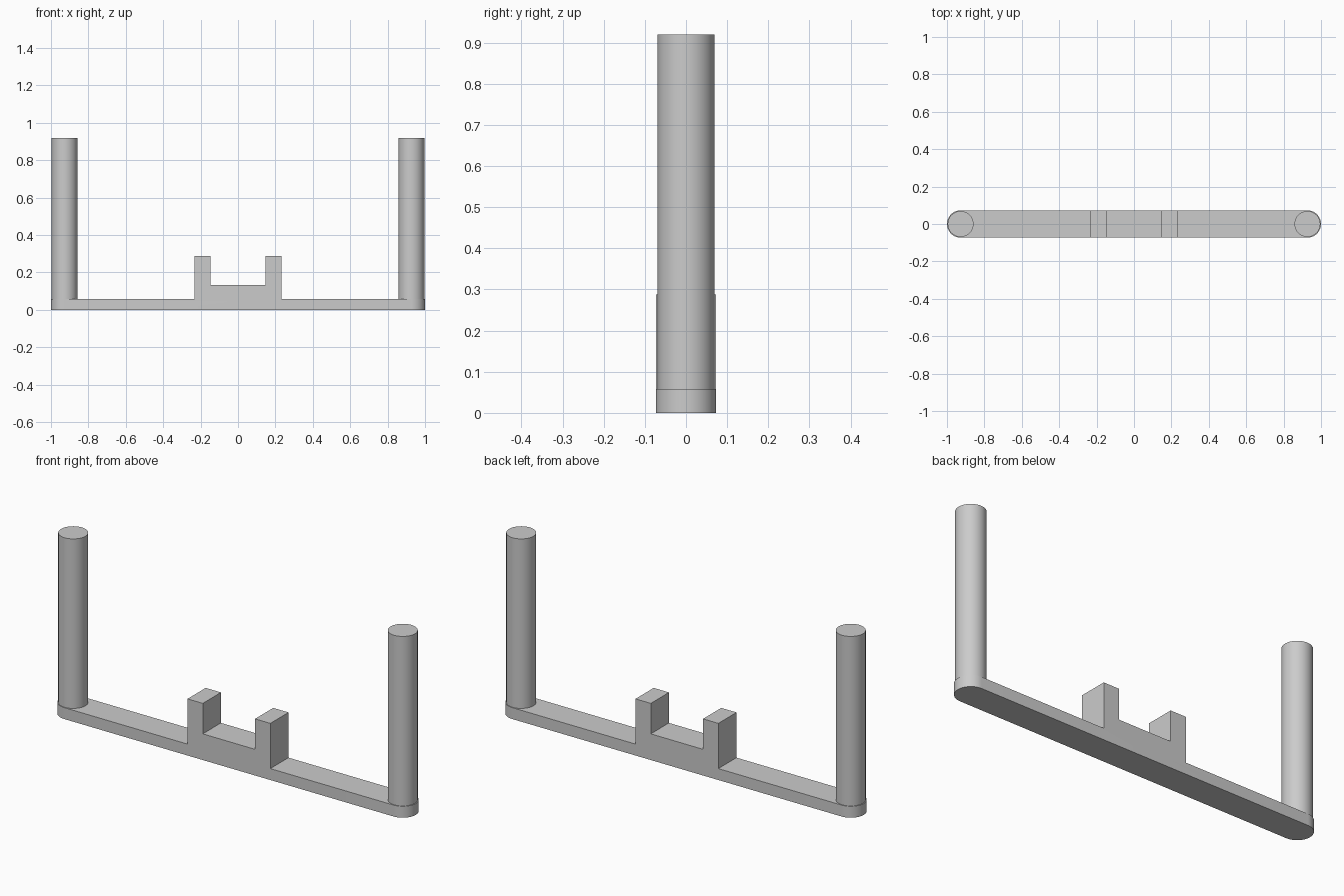
import bpy, bmesh
from math import pi, sin, cos

cube = bpy.data.objects.get("Cube")
if cube:
    bpy.data.objects.remove(cube, do_unlink=True)

END_R = 0.073           # rounded end of the bar
END_X = 1 - END_R       # centre of each rounded end
POST_R = 0.069
POST_TOP = 0.92
BAR_TOP = 0.058

grey = bpy.data.materials.new("plain grey")
grey.use_nodes = True
colour = (0.6, 0.6, 0.6, 1)
grey.diffuse_color = colour
grey.node_tree.nodes["Principled BSDF"].inputs["Base Color"].default_value = colour


def prism(name, points, offset):
    """Extrude a closed outline of 3D points along an offset."""
    bm = bmesh.new()
    face = bm.faces.new([bm.verts.new(p) for p in points])
    extruded = bmesh.ops.extrude_face_region(bm, geom=[face])["geom"]
    verts = [g for g in extruded if isinstance(g, bmesh.types.BMVert)]
    bmesh.ops.translate(bm, verts=verts, vec=offset)
    bmesh.ops.recalc_face_normals(bm, faces=bm.faces)
    mesh = bpy.data.meshes.new(name)
    bm.to_mesh(mesh)
    bm.free()
    mesh.materials.append(grey)
    obj = bpy.data.objects.new(name, mesh)
    bpy.context.collection.objects.link(obj)
    return obj


def smooth(obj):
    bpy.ops.object.select_all(action="DESELECT")
    obj.select_set(True)
    bpy.context.view_layer.objects.active = obj
    bpy.ops.object.shade_smooth_by_angle(angle=pi / 6)


# Bar with two upright lugs: side profile trimmed to a round-ended plan
half = [(0.147, 0.133), (0.147, 0.288), (0.233, 0.288),
        (0.233, BAR_TOP), (1.1, BAR_TOP), (1.1, 0)]
outline = half + [(-x, z) for x, z in reversed(half)]
bar = prism("bar_with_lugs", [(x, -0.2, z) for x, z in outline], (0, 0.4, 0))

STEPS = 32
plan = [(side * (END_X + END_R * cos(a)), side * END_R * sin(a), -0.1)
        for side in (1, -1)
        for a in (-pi / 2 + pi * i / STEPS for i in range(STEPS + 1))]
cutter = prism("plan_cutter", plan, (0, 0, 1))
cutter.hide_render = True

trim = bar.modifiers.new("round_ends", "BOOLEAN")
trim.operation = "INTERSECT"
trim.solver = "EXACT"
trim.object = cutter
bpy.context.view_layer.objects.active = bar
bpy.ops.object.modifier_apply(modifier=trim.name)
bpy.data.objects.remove(cutter, do_unlink=True)
smooth(bar)

# Round posts at both ends
for name, side in (("left_post", 1), ("right_post", -1)):
    bpy.ops.mesh.primitive_cylinder_add(
        vertices=64, radius=POST_R, depth=POST_TOP - BAR_TOP,
        location=(side * END_X, 0, (POST_TOP + BAR_TOP) / 2))
    post = bpy.context.object
    post.name = name
    post.data.materials.append(grey)
    smooth(post)
